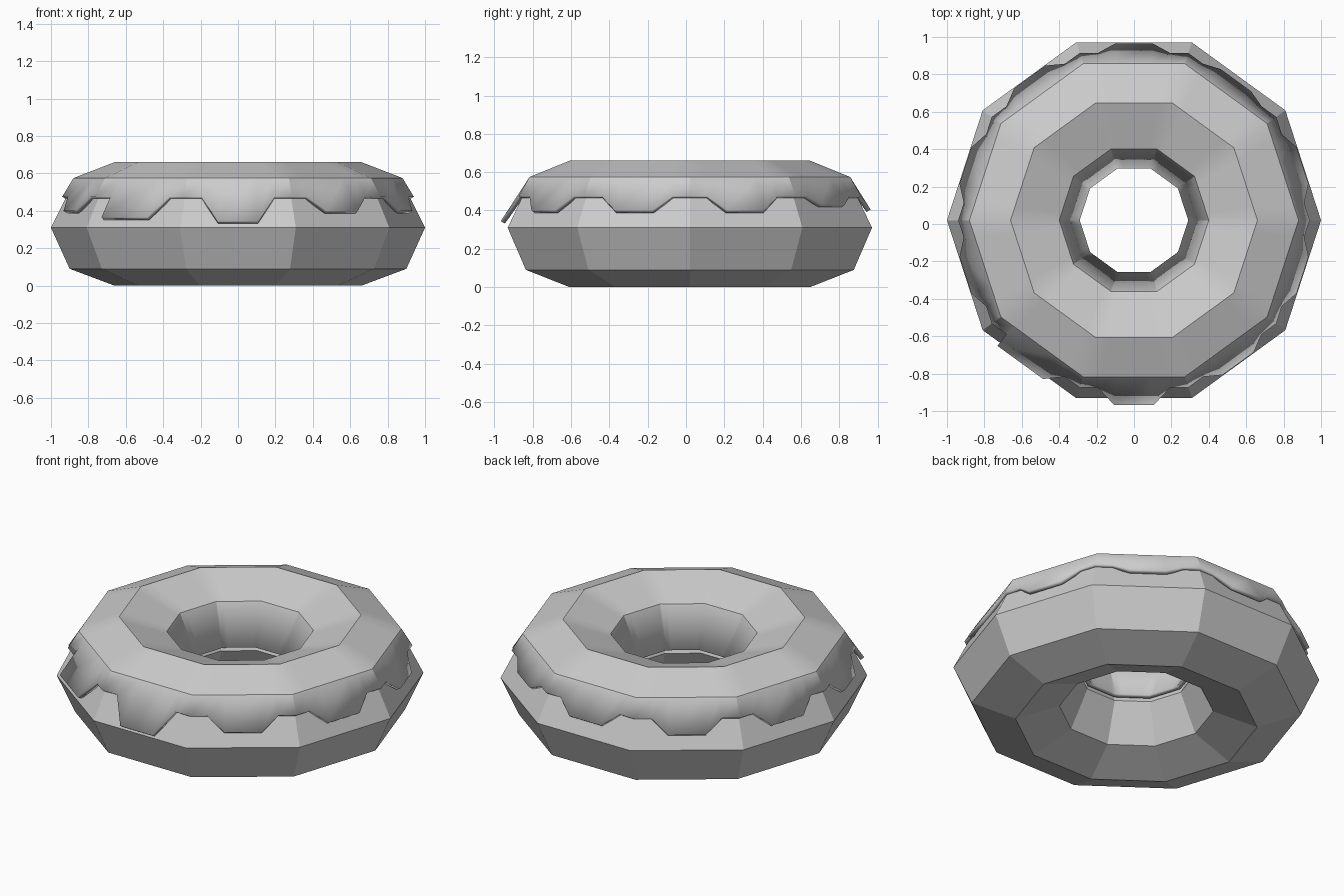
import bpy, bmesh, math

if "Cube" in bpy.data.objects:
    bpy.data.objects.remove(bpy.data.objects["Cube"])

SIDES = 10
CY = 0.02  # ring centre, slightly behind the origin


def ring_point(r, z, side, frac):
    """Point on a ten-sided ring, part way along one straight side."""
    a, b = (2 * math.pi * (side + k) / SIDES for k in (0, 1))
    x = r * (math.cos(a) * (1 - frac) + math.cos(b) * frac)
    y = r * (math.sin(a) * (1 - frac) + math.sin(b) * frac)
    return (x, y + CY, z)


def make_object(name, rings, closed):
    """Bridge a list of equal-length point rings into a mesh object."""
    bm = bmesh.new()
    rows = [[bm.verts.new(p) for p in ring] for ring in rings]
    n = len(rows[0])
    for i in range(len(rows) if closed else len(rows) - 1):
        a, b = rows[i], rows[(i + 1) % len(rows)]
        for j in range(n):
            k = (j + 1) % n
            bm.faces.new((a[j], a[k], b[k], b[j]))
    mesh = bpy.data.meshes.new(name)
    bm.to_mesh(mesh)
    bm.free()
    obj = bpy.data.objects.new(name, mesh)
    bpy.context.collection.objects.link(obj)
    return obj


# Dough: eight-sided tube around a ten-sided ring, from outer rim upward
dough_profile = [(1.0, 0.31), (0.89, 0.53), (0.66, 0.62), (0.42, 0.53),
                 (0.315, 0.31), (0.42, 0.09), (0.66, 0.0), (0.90, 0.09)]
make_object("dough", [[ring_point(r, z, s, 0) for s in range(SIDES)]
                      for r, z in dough_profile], True)

# Icing: shell over the top with one drip in the middle of each side
NOTCH_R, NOTCH_Z = 0.94, 0.475
drip_z = [0.40, 0.43, 0.405, 0.40, 0.40, 0.40, 0.365, 0.345, 0.40, 0.40]
columns = []
for s in range(SIDES):
    drip_start = 0.19 if s == 6 else 1 / 3  # wide drip at front left
    for frac, dripping in ((0, 0), (1 / 6, 0), (drip_start, 1), (2 / 3, 1), (5 / 6, 0)):
        columns.append((s, frac, drip_z[s] if dripping else NOTCH_Z))

rings = [[ring_point(NOTCH_R + 0.75 * (NOTCH_Z - z), z, s, f) for s, f, z in columns]]
for r, z in [(0.88, 0.575), (0.66, 0.66), (0.40, 0.57), (0.29, 0.34)]:
    rings.append([ring_point(r, z, s, f) for s, f, _ in columns])
icing = make_object("icing", rings, False)
solid = icing.modifiers.new("thickness", "SOLIDIFY")
solid.thickness = 0.025
solid.offset = -1

bpy.context.view_layer.objects.active = icing
icing.select_set(True)
bpy.ops.object.shade_smooth_by_angle(angle=math.radians(25))
